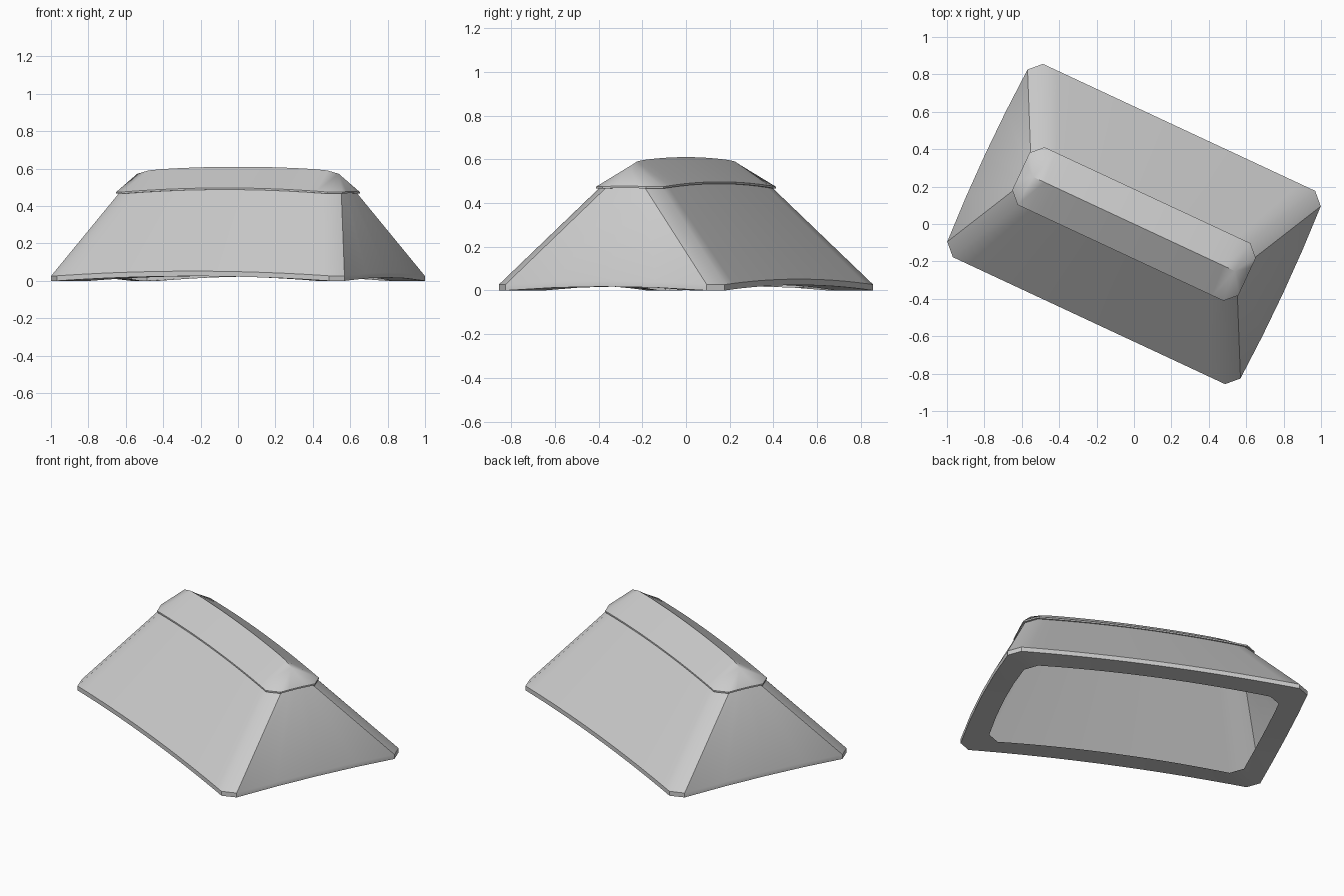
import bpy, bmesh, math
from mathutils import Matrix

if "Cube" in bpy.data.objects:
    bpy.data.objects.remove(bpy.data.objects["Cube"])

TURN = Matrix.Rotation(math.radians(-25), 4, 'Z')
N_LONG, N_END = 18, 4


def outline(a, b, c, z, lift=0.0, end_lift=0.0, bulge=0.0):
    """Counter-clockwise chamfered rectangle whose sides arch upward."""
    pts = []
    for s in (1, -1):
        for i in range(N_LONG + 1):
            t = 2 * i / N_LONG - 1
            pts.append((s * t * (a - c), -s * b, z + lift * (1 - t * t)))
        for i in range(N_END + 1):
            t = 2 * i / N_END - 1
            k = 1 - t * t
            pts.append((s * (a + bulge * k), s * t * (b - c), z + end_lift * k))
    return pts


def loft(name, rings):
    """Skin a stack of matching outlines."""
    bm = bmesh.new()
    loops = [[bm.verts.new(p) for p in ring] for ring in rings]
    n = len(rings[0])
    for lo, hi in zip(loops, loops[1:]):
        for i in range(n):
            j = (i + 1) % n
            bm.faces.new((lo[i], lo[j], hi[j], hi[i]))
    bmesh.ops.remove_doubles(bm, verts=bm.verts, dist=0.0005)
    bm.transform(TURN)
    mesh = bpy.data.meshes.new(name)
    bm.to_mesh(mesh)
    bm.free()
    obj = bpy.data.objects.new(name, mesh)
    bpy.context.collection.objects.link(obj)
    bpy.ops.object.select_all(action='DESELECT')
    obj.select_set(True)
    bpy.context.view_layer.objects.active = obj
    bpy.ops.object.shade_smooth_by_angle(angle=math.radians(35))
    return obj


# Roof slopes: flat underside rim, eave band, then the sloping sides
loft("roof_slopes", [
    outline(0.735, 0.44, 0.065, 0.0, 0.025, 0.018, 0.012),
    outline(0.865, 0.57, 0.062, 0.0, 0.025, 0.018, 0.014),
    outline(0.865, 0.57, 0.062, 0.027, 0.025, 0.018, 0.014),
    outline(0.655, 0.158, 0.060, 0.47, 0.023, 0.003),
])

# Ridge cap: thin lip, then sides that close onto an arched ridge line
lip = outline(0.667, 0.170, 0.060, 0.475, 0.022, 0.003)
ridge = []
for x, y, z in lip:
    s = max(-1, min(1, x / 0.607))
    ridge.append((0.595 * s, 0, 0.61 - 0.022 * s ** 2 - 0.016 * s ** 16))
loft("ridge_cap", [
    outline(0.640, 0.145, 0.058, 0.466, 0.022, 0.003),
    outline(0.667, 0.170, 0.060, 0.466, 0.022, 0.003),
    lip,
    ridge,
])
